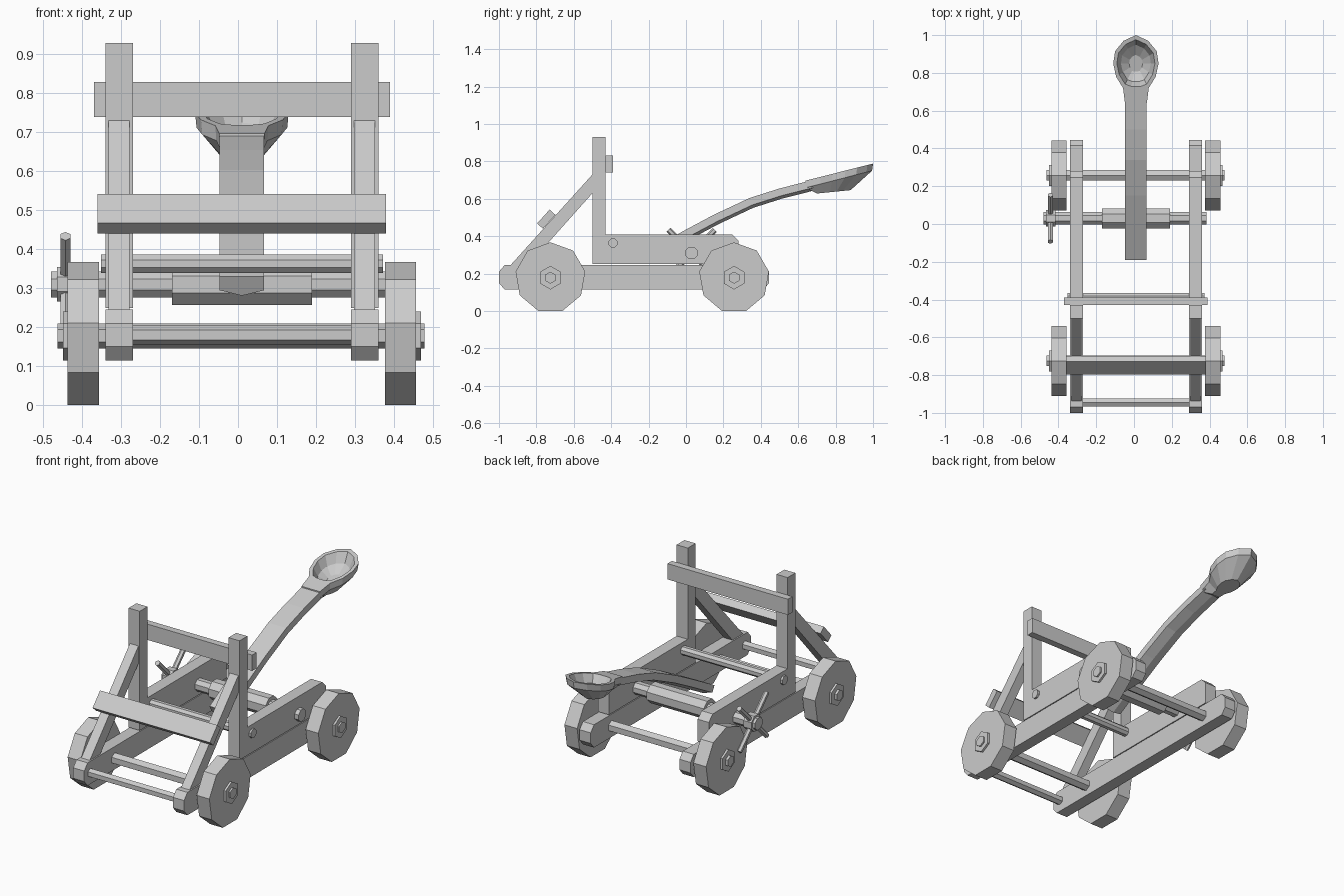
import bpy, bmesh, math
from mathutils import Vector

if "Cube" in bpy.data.objects:
    bpy.data.objects.remove(bpy.data.objects["Cube"])

CX = 0.01  # symmetry plane of the cart (the crank shifts it slightly)


def make(name, bm):
    bmesh.ops.recalc_face_normals(bm, faces=bm.faces)
    me = bpy.data.meshes.new(name)
    bm.to_mesh(me)
    bm.free()
    ob = bpy.data.objects.new(name, me)
    bpy.context.collection.objects.link(ob)
    return ob


def loft(name, rings, cap_end=True):
    """Join rings of equal point count; cap the ends."""
    bm = bmesh.new()
    vs = [[bm.verts.new(p) for p in r] for r in rings]
    n = len(vs[0])
    for a, b in zip(vs, vs[1:]):
        for i in range(n):
            j = (i + 1) % n
            bm.faces.new((a[i], a[j], b[j], b[i]))
    bm.faces.new(vs[0])
    if cap_end:
        bm.faces.new(vs[-1])
    return make(name, bm)


def prism(name, x0, x1, prof):
    """Extrude a (y, z) profile along x, measured from the symmetry plane."""
    return loft(name, [[(CX + x, y, z) for y, z in prof] for x in (x0, x1)])


def rect(y0, y1, z0, z1):
    return [(y0, z0), (y1, z0), (y1, z1), (y0, z1)]


def ngon(y, z, r, n, start=90):
    return [(y + r * math.cos(math.radians(start + 360 * i / n)),
             z + r * math.sin(math.radians(start + 360 * i / n))) for i in range(n)]


# side frames, uprights and braces
lower = [(-1, .15), (-.97, .115), (.415, .115), (.445, .15),
         (.445, .21), (.415, .245), (-.97, .245), (-1, .21)]
upper = [(-.43, .25), (.28, .25), (.28, .375), (.245, .41), (-.43, .41)]
brace = [(-.94, .243), (-.845, .243), (-.5, .63), (-.5, .73)]
for s, side in ((-1, "left"), (1, "right")):
    prism("lower_rail_" + side, s * .28, s * .35, lower)
    prism("upper_rail_" + side, s * .28, s * .35, upper)
    prism("upright_" + side, s * .28, s * .35, rect(-.5, -.43, .25, .93))
    prism("brace_" + side, s * .288, s * .342, brace)
    # wheels with hub nuts
    for y, end in ((-.725, "front"), (.257, "rear")):
        tag = f"_{end}_{side}"
        prism("wheel" + tag, s * .367, s * .447, ngon(y, .178, .189, 9))
        prism("hub" + tag, s * .44, s * .459, ngon(y, .178, .063, 6))

# axles and cross rods
for y, end in ((-.725, "front"), (.257, "rear")):
    prism("axle_" + end, -.473, .468, ngon(y, .178, .032, 6))
prism("front_rod", -.3, .3, ngon(-.945, .18, .025, 6))
prism("stop_rod", -.362, .362, ngon(-.39, .363, .026, 8, 22.5))

# crossbars
prism("top_crossbar", -.38, .38, rect(-.43, -.39, .74, .83))
prism("brace_crossbar", -.37, .37, [(-.765, .44), (-.698, .514), (-.729, .542), (-.796, .468)])

# windlass with crank handle
prism("windlass_shaft", -.49, .375, ngon(.03, .31, .036, 8, 22.5))
prism("windlass_drum", -.18, .18, ngon(.03, .31, .057, 8, 22.5))
prism("crank_hub", -.475, -.425, ngon(.03, .31, .048, 8, 22.5))
for a in (45, -45):
    bpy.ops.mesh.primitive_cylinder_add(vertices=6, radius=.015, depth=.35,
                                        location=(-.443, .03, .31),
                                        rotation=(math.radians(a), 0, 0))
    bpy.context.object.name = "crank_spoke"

# throwing arm: flat top, keeled underside, gently curved
path = [Vector(p) for p in ((-.19, .33), (0, .435), (.15, .515), (.34, .604), (.5, .655), (.67, .698))]
rings = []
for i, p in enumerate(path):
    d = (path[min(i + 1, len(path) - 1)] - path[max(i - 1, 0)]).normalized()
    down = Vector((d.y, -d.x))
    rings.append([(CX + x, p.x + down.x * h, p.y + down.y * h)
                  for x, h in ((-.057, 0), (.057, 0), (.057, .04), (0, .056), (-.057, .04))])
loft("throwing_arm", rings)

# spoon cup: keel base, side wall, rim, hollow
half = [(.97, .065), (.915, .11), (.85, .12), (.78, .105), (.72, .068), (.64, .058)]
outline = [(1.0, 0)] + half + [(y, -x) for y, x in reversed(half)]


def top(y):
    return .697 + (y - .64) * .253


def hollow(scale, depth):
    ring = []
    for y, x in outline:
        yy = .85 + (max(y, .705) - .85) * scale
        xx = x * scale * (.5 if y < .7 else 1)
        ring.append((CX + xx, yy, top(yy) - depth))
    return ring


base = [(CX + x * .45, .80 + (y - .84) * .5, .628 + .1 * (.10 + (y - .84) * .5)) for y, x in outline]
wall = [(CX + x * .97, y - (.005 if y > .9 else 0), top(y) - .038) for y, x in outline]
rim = [(CX + x, y, top(y)) for y, x in outline]
loft("spoon_cup", [base, wall, rim, hollow(.84, 0), hollow(.66, .05), hollow(.3, .08)])
